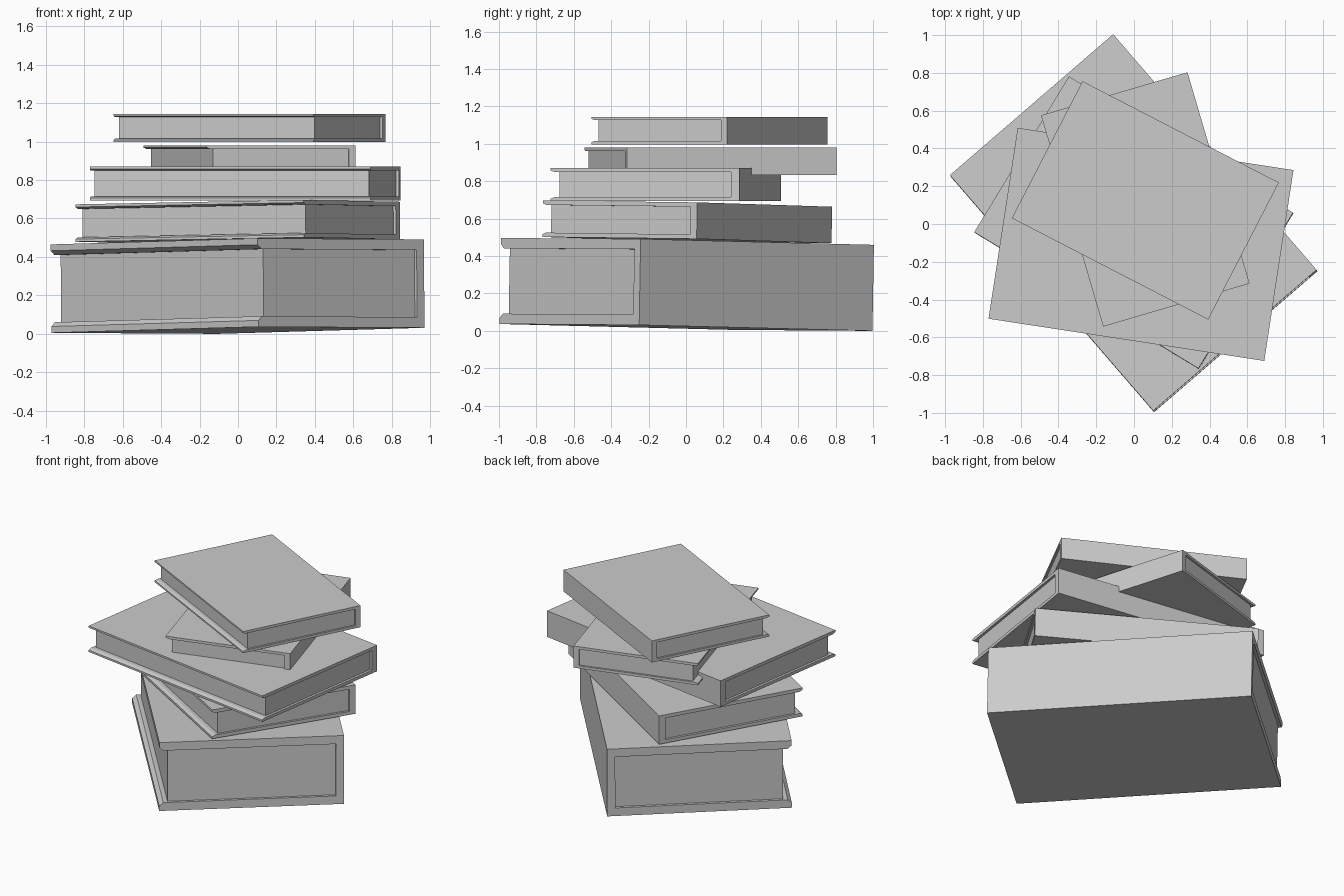
import bpy
import bmesh
from math import radians
from mathutils import Matrix

cube = bpy.data.objects.get("Cube")
if cube:
    bpy.data.objects.remove(cube, do_unlink=True)

grey = bpy.data.materials.new("plain grey")
grey.use_nodes = True
grey.diffuse_color = (0.6, 0.6, 0.6, 1)
grey.node_tree.nodes["Principled BSDF"].inputs["Base Color"].default_value = (0.6, 0.6, 0.6, 1)


def extrude_profile(name, profile, length, matrix):
    """Extrude an x-z outline along y, centred."""
    bm = bmesh.new()
    face = bm.faces.new([bm.verts.new((x, -length / 2, z)) for x, z in profile])
    out = bmesh.ops.extrude_face_region(bm, geom=[face])
    moved = [v for v in out["geom"] if isinstance(v, bmesh.types.BMVert)]
    bmesh.ops.translate(bm, verts=moved, vec=(0, length, 0))
    bmesh.ops.recalc_face_normals(bm, faces=bm.faces)
    mesh = bpy.data.meshes.new(name)
    bm.to_mesh(mesh)
    bm.free()
    mesh.materials.append(grey)
    obj = bpy.data.objects.new(name, mesh)
    obj.matrix_world = matrix
    bpy.context.collection.objects.link(obj)
    return obj


def book(name, centre, size, yaw, slope=(0, 0)):
    """Book with its spine on local +x, its bottom centre at the given point."""
    w, length, h = size
    x = w / 2
    board, spine, recess = h * 0.12, w * 0.044, w * 0.046
    tip, bevel = board * 0.6, w * 0.022
    matrix = (Matrix.Translation(centre) @ Matrix.Rotation(slope[1], 4, "X")
              @ Matrix.Rotation(-slope[0], 4, "Y") @ Matrix.Rotation(radians(yaw), 4, "Z"))
    # Boards and spine in one C-shaped outline with thinned front edges
    lower = [(x - spine, board), (bevel - x, board), (-x, tip), (-x, 0)]
    upper = [(px, h - pz) for px, pz in reversed(lower)]
    cover = lower + [(x, 0), (x, h)] + upper
    extrude_profile(name + "_cover", cover, length, matrix)
    # Page block, recessed on its three open sides
    left, right = recess - x, x - spine
    pages = [(left, board), (right, board), (right, h - board), (left, h - board)]
    extrude_profile(name + "_pages", pages, length * 0.978, matrix)


tilt = (0.009, -0.0175)
book("bottom_book", (0, 0, 0.018), (1.142, 1.648, 0.46), 40.8, tilt)
book("second_book", (0, 0.005, 0.485), (0.965, 1.389, 0.195), 58.7, tilt)
book("third_book", (0.037, -0.108, 0.693), (1.022, 1.477, 0.177), 81.3)
book("fourth_book", (0.06, 0.13, 0.832), (0.808, 1.166, 0.147), 16.4)
book("top_book", (0.06, 0.125, 0.997), (0.816, 1.17, 0.147), 62.7)
